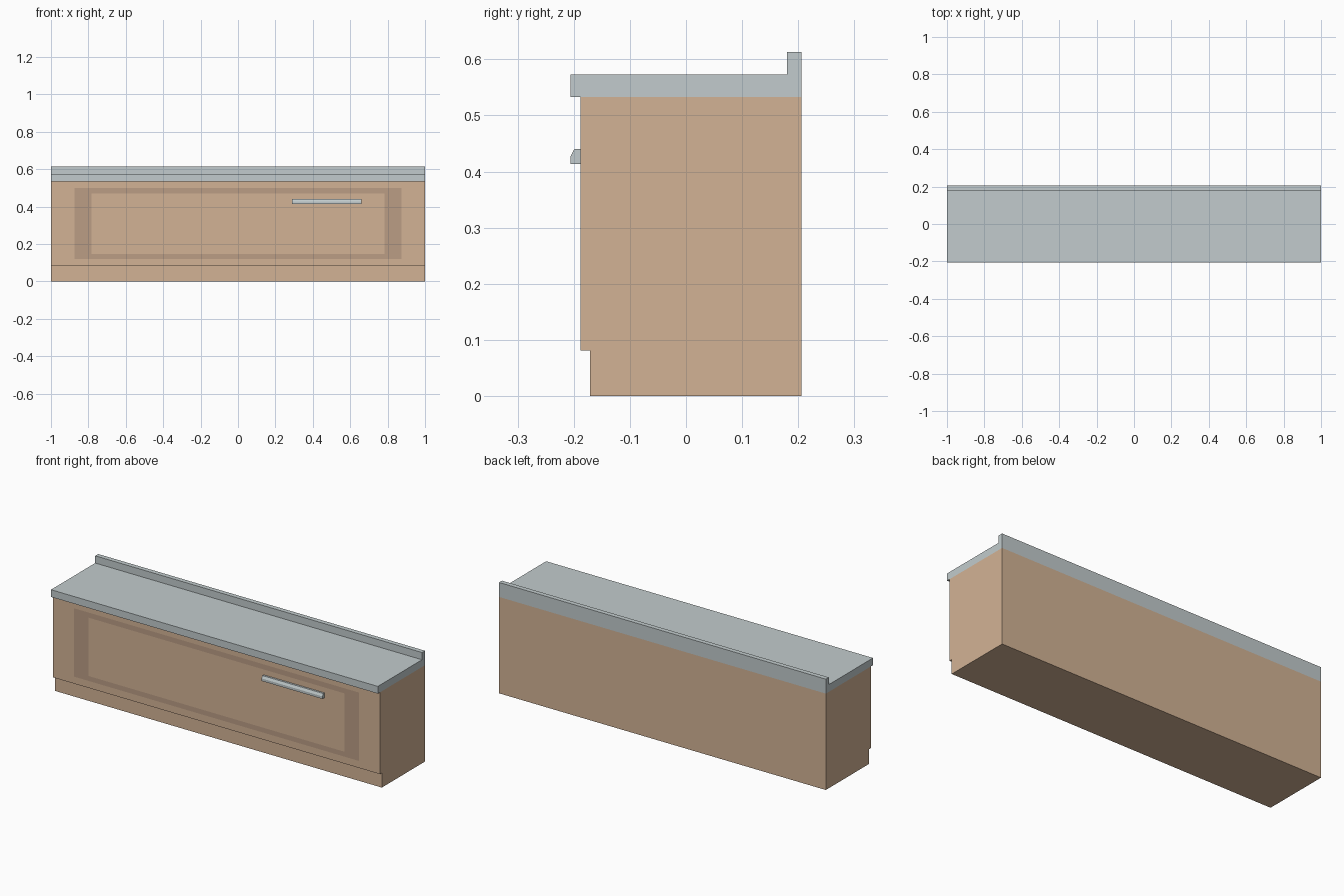
import bpy
import bmesh

if "Cube" in bpy.data.objects:
    bpy.data.objects.remove(bpy.data.objects["Cube"])


def material(name, color):
    m = bpy.data.materials.new(name)
    m.diffuse_color = (*color, 1)
    m.use_nodes = True
    m.node_tree.nodes["Principled BSDF"].inputs["Base Color"].default_value = m.diffuse_color
    return m


def finish(name, bm, mat):
    bmesh.ops.recalc_face_normals(bm, faces=bm.faces)
    mesh = bpy.data.meshes.new(name)
    bm.to_mesh(mesh)
    bm.free()
    mesh.materials.append(mat)
    obj = bpy.data.objects.new(name, mesh)
    bpy.context.collection.objects.link(obj)
    return obj


def extrude_profile(name, profile, x0, x1, mat):
    """Sweep a closed (y, z) side profile from x0 to x1."""
    bm = bmesh.new()
    face = bm.faces.new([bm.verts.new((x0, y, z)) for y, z in profile])
    result = bmesh.ops.extrude_face_region(bm, geom=[face])
    verts = [v for v in result["geom"] if isinstance(v, bmesh.types.BMVert)]
    bmesh.ops.translate(bm, verts=verts, vec=(x1 - x0, 0, 0))
    return finish(name, bm, mat)


def flat_ring(name, outer, inner, y, mat):
    """Flat rectangular ring on the front; each rectangle is x0, x1, z0, z1."""
    bm = bmesh.new()
    loops = []
    for x0, x1, z0, z1 in (outer, inner):
        loops.append([bm.verts.new((x, y, z))
                      for x, z in ((x0, z0), (x1, z0), (x1, z1), (x0, z1))])
    a, b = loops
    for i in range(4):
        j = (i + 1) % 4
        bm.faces.new((a[i], a[j], b[j], b[i]))
    obj = finish(name, bm, mat)
    if obj.data.polygons[0].normal.y > 0:
        obj.data.flip_normals()
    return obj


wood = material("wood", (0.65, 0.45, 0.30))
dark_wood = material("dark_wood", (0.50, 0.34, 0.235))
steel = material("steel", (0.54, 0.60, 0.61))

FRONT, BACK = -0.188, 0.206

# Cabinet body with recessed toe kick
extrude_profile("cabinet_body", [
    (-0.171, 0), (BACK, 0), (BACK, 0.533), (FRONT, 0.533),
    (FRONT, 0.081), (-0.171, 0.081)], -1, 1, wood)

# Countertop with overhang and raised back lip
extrude_profile("countertop", [
    (-0.206, 0.533), (BACK, 0.533), (BACK, 0.613), (0.18, 0.613),
    (0.18, 0.573), (-0.206, 0.573)], -1, 1, steel)

# Darker inlaid frame on the door
flat_ring("door_frame_inlay", (-0.873, 0.873, 0.12, 0.498),
          (-0.783, 0.783, 0.147, 0.47), FRONT - 0.0006, dark_wood)

# Bevelled bar handle
extrude_profile("door_handle", [
    (FRONT, 0.413), (-0.206, 0.413), (-0.206, 0.427),
    (-0.199, 0.440), (FRONT, 0.440)], 0.288, 0.661, steel)
